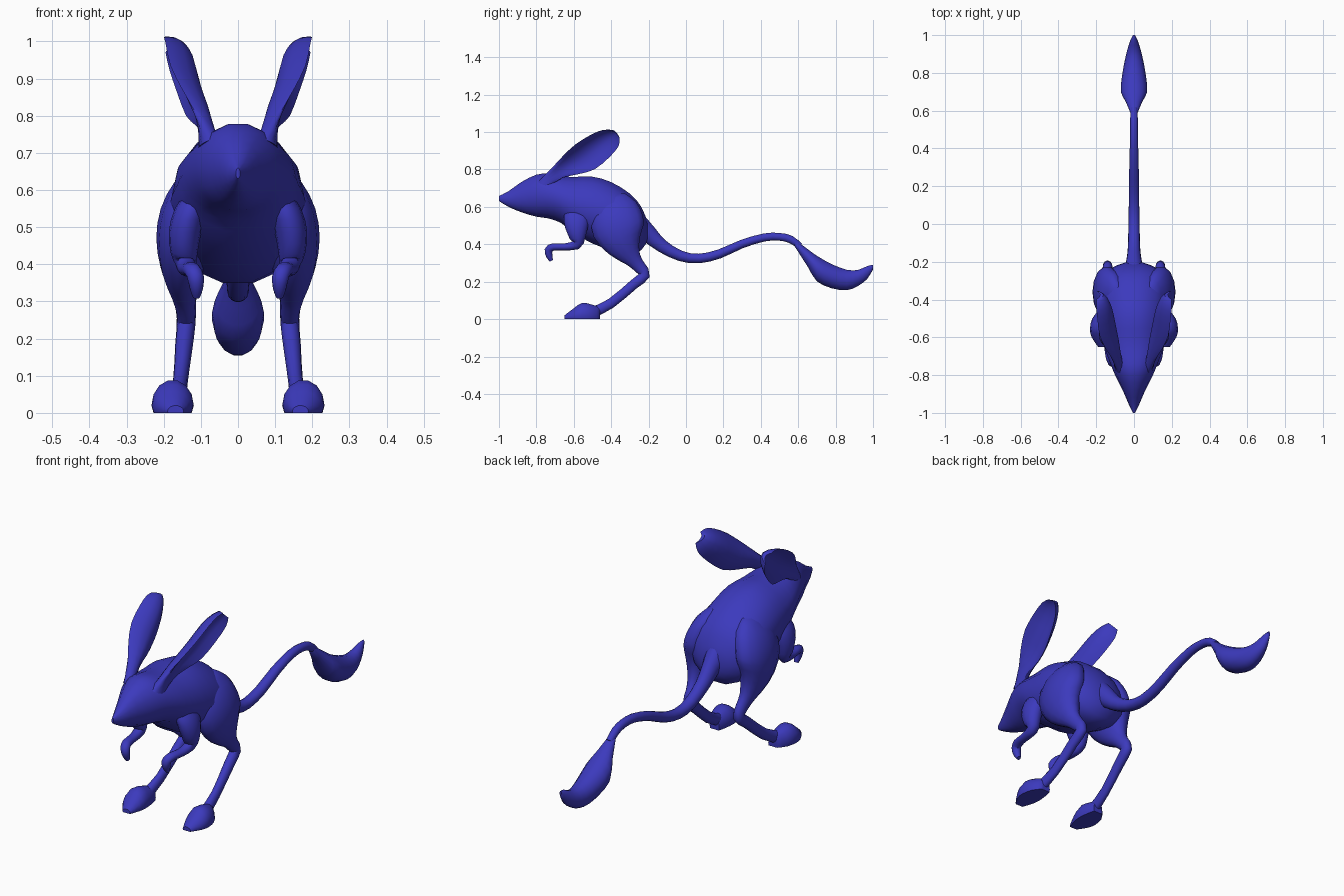
import bpy, bmesh, math
from mathutils import Vector

blue = bpy.data.materials.new("deep_blue")
blue.diffuse_color = (0.045, 0.042, 0.51, 1)
SIDES = 14


def smooth_rows(rows, steps):
    """Catmull-Rom interpolation between rows of numbers."""
    out = []
    for i in range(len(rows) - 1):
        a, b = rows[max(i - 1, 0)], rows[i]
        c, d = rows[i + 1], rows[min(i + 2, len(rows) - 1)]
        for k in range(steps):
            t = k / steps
            out.append([0.5 * (2 * q + (r - p) * t + (2 * p - 5 * q + 4 * r - s) * t * t
                               + (3 * q - p - 3 * r + s) * t ** 3)
                        for p, q, r, s in zip(a, b, c, d)])
    out.append(list(rows[-1]))
    return out


def skin(name, rings, side=1):
    """Join rings of points into a closed smooth surface."""
    bm = bmesh.new()
    loops = [[bm.verts.new((p.x * side, p.y, max(p.z, 0))) for p in ring] for ring in rings]
    for a, b in zip(loops, loops[1:]):
        for i in range(len(a)):
            j = (i + 1) % len(a)
            bm.faces.new((a[i], a[j], b[j], b[i]))
    bm.faces.new(loops[0])
    bm.faces.new(loops[-1])
    bmesh.ops.recalc_face_normals(bm, faces=bm.faces)
    mesh = bpy.data.meshes.new(name)
    bm.to_mesh(mesh)
    bm.free()
    mesh.materials.append(blue)
    obj = bpy.data.objects.new(name, mesh)
    bpy.context.collection.objects.link(obj)
    bpy.context.view_layer.objects.active = obj
    obj.select_set(True)
    bpy.ops.object.shade_smooth_by_angle(angle=math.radians(50))
    obj.select_set(False)


def loft(name, rows, side=1, upright=False, steps=2):
    """Rows are x, y, z, half width, half depth along a path."""
    rows = smooth_rows(rows, steps)
    pts = [Vector(r[:3]) for r in rows]
    rings = []
    for i, r in enumerate(rows):
        along = pts[min(i + 1, len(pts) - 1)] - pts[max(i - 1, 0)]
        along.x = 0
        if upright:
            along = Vector((0, 1, 0))
        depth = along.normalized().cross(Vector((1, 0, 0)))
        ring = []
        for k in range(SIDES):
            t = math.tau * k / SIDES
            ring.append(pts[i] + Vector((r[3] * math.cos(t), 0, 0)) + depth * r[4] * math.sin(t))
        rings.append(ring)
    skin(name, rings, side)


def ear(name, rows, side):
    """Rows hold the upper edge point, lower edge point and cup depth of a blade."""
    rows = smooth_rows(rows, 2)
    inward = Vector((-0.94, 0, 0.34)).normalized()
    rings = []
    for i, r in enumerate(rows):
        u, l, cup = Vector(r[:3]), Vector(r[3:6]), r[6]
        thick = max(0.028 - 0.004 * i, 0.010)
        ring = []
        for k in range(SIDES):
            t = math.tau * k / SIDES
            s = math.sin(t)
            ring.append((u + l) / 2 + (l - u) / 2 * math.cos(t) + inward * (thick * s + cup * s * s))
        rings.append(ring)
    skin(name, rings, side)


# Head and torso
loft("body", [
    (0, -1.0, .645, .006, .014), (0, -.95, .642, .03, .042), (0, -.88, .652, .06, .083),
    (0, -.80, .660, .10, .115), (0, -.74, .658, .125, .122), (0, -.67, .640, .15, .128),
    (0, -.60, .610, .165, .154), (0, -.50, .583, .178, .183), (0, -.40, .550, .184, .187),
    (0, -.30, .510, .178, .165), (0, -.24, .485, .135, .12), (0, -.205, .47, .05, .05)],
    upright=True)

# Long curved tail and its leaf-shaped tuft
loft("tail", [
    (0, -.27, .52, .06, .06), (0, -.20, .455, .042, .048), (0, -.13, .392, .033, .036),
    (0, -.03, .338, .03, .029), (0, .07, .324, .028, .026), (0, .18, .349, .027, .025),
    (0, .30, .402, .025, .023), (0, .42, .437, .022, .022), (0, .50, .440, .02, .021),
    (0, .56, .426, .02, .021), (0, .61, .39, .018, .017)])
loft("tail_tuft", [
    (0, .58, .408, .016, .018), (0, .65, .328, .045, .048), (0, .70, .270, .07, .070),
    (0, .78, .229, .064, .066), (0, .86, .209, .05, .056), (0, .92, .220, .036, .044),
    (0, .97, .250, .02, .035), (0, 1.0, .278, .006, .012)], upright=True)

for side, tag in ((1, "right"), (-1, "left")):
    # Deeply cupped ears opening outward
    ear(tag + "_ear", [
        (.075, -.79, .735, .085, -.72, .715, 0), (.112, -.72, .805, .10, -.66, .755, .018),
        (.150, -.66, .87, .115, -.575, .775, .04), (.182, -.59, .935, .14, -.49, .80, .055),
        (.194, -.50, .99, .165, -.41, .865, .057), (.199, -.44, 1.012, .185, -.36, .925, .045),
        (.199, -.40, 1.010, .195, -.355, .97, .028)], side)
    # Haunch tapering to the heel, then forward along the shank
    loft(tag + "_hind_leg", [
        (.09, -.38, .67, .03, .05), (.11, -.375, .62, .062, .11), (.133, -.37, .55, .075, .14),
        (.145, -.36, .47, .075, .14), (.150, -.33, .39, .058, .095),
        (.146, -.283, .32, .035, .047), (.14, -.245, .275, .027, .034),
        (.14, -.222, .235, .025, .03), (.145, -.28, .185, .024, .027),
        (.155, -.40, .085, .02, .027), (.165, -.50, .035, .025, .03)], side)
    # Flat-soled foot
    loft(tag + "_foot", [
        (.168, -.65, .004, .022, .016), (.175, -.60, .014, .049, .045),
        (.176, -.555, .02, .057, .069), (.173, -.50, .017, .048, .061),
        (.163, -.46, .015, .026, .050)], side, upright=True)
    # Short foreleg with drooping paw
    loft(tag + "_foreleg", [
        (.10, -.585, .60, .035, .05), (.125, -.585, .55, .045, .07),
        (.142, -.585, .49, .044, .062), (.145, -.58, .43, .036, .042),
        (.14, -.587, .397, .027, .027), (.135, -.65, .386, .023, .019),
        (.125, -.71, .386, .024, .02), (.115, -.735, .368, .023, .022),
        (.112, -.73, .335, .018, .017), (.112, -.72, .312, .010, .010)], side)
